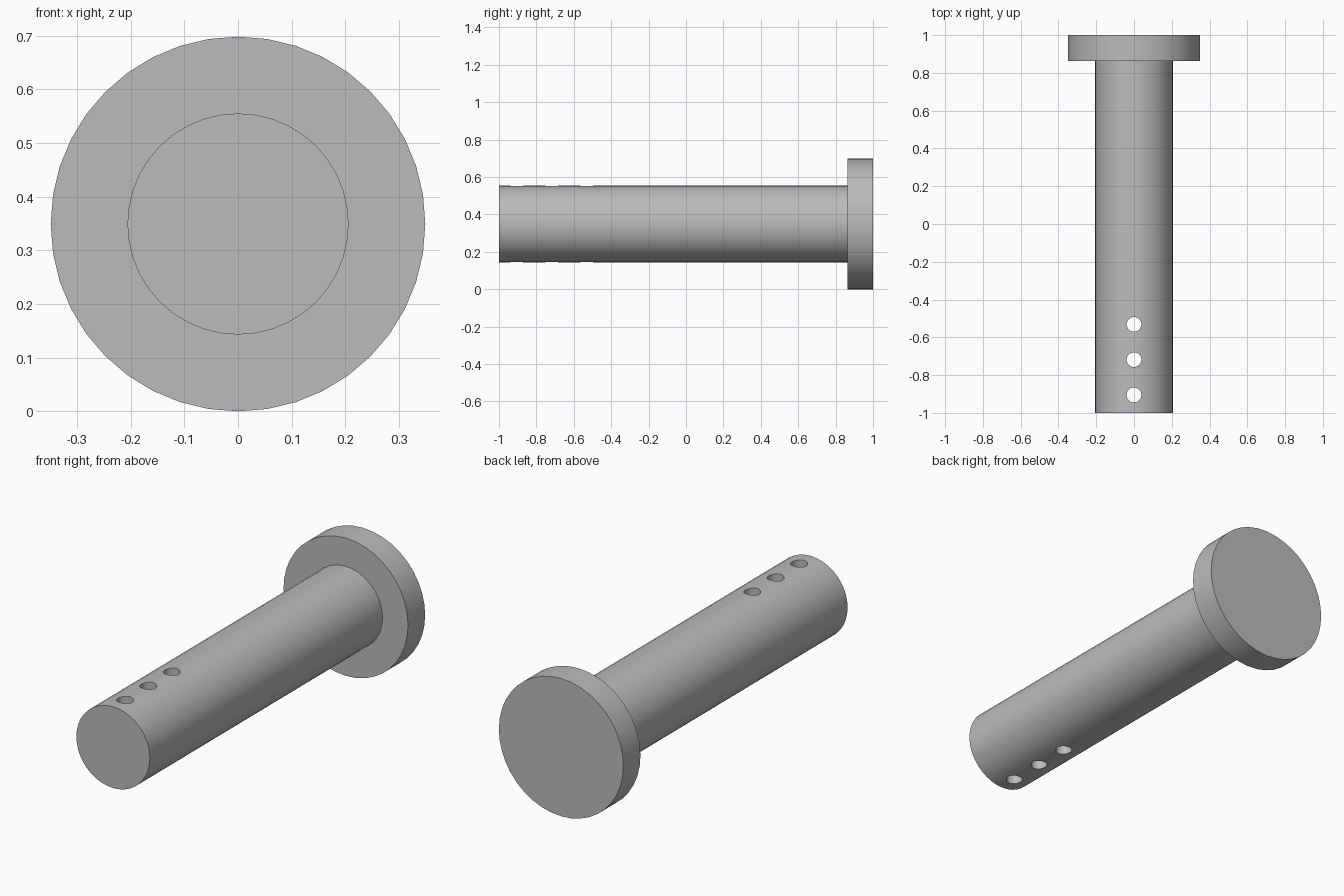
import bpy
import bmesh
import math
from mathutils import Matrix, Vector

cube = bpy.data.objects.get("Cube")
if cube:
    bpy.data.objects.remove(cube, do_unlink=True)

SIDES = 40
HEAD_R, SHAFT_R, HOLE_R = 0.349, 0.206, 0.039
HEAD_Y = 0.863
AXIS_Z = HEAD_R
HOLES = (-0.905, -0.718, -0.531)

steel = bpy.data.materials.new("grey_steel")
steel.use_nodes = True
colour = (0.5, 0.5, 0.5, 1)
steel.diffuse_color = colour
steel.node_tree.nodes["Principled BSDF"].inputs["Base Color"].default_value = colour


def add_object(name, bm):
    mesh = bpy.data.meshes.new(name)
    bm.to_mesh(mesh)
    bm.free()
    mesh.materials.append(steel)
    obj = bpy.data.objects.new(name, mesh)
    bpy.context.collection.objects.link(obj)
    return obj


# Headed pin: stepped profile revolved about the y axis, ends capped
bm = bmesh.new()
profile = [(SHAFT_R, -1), (SHAFT_R, HEAD_Y), (HEAD_R, HEAD_Y), (HEAD_R, 1)]
verts = [bm.verts.new((0, y, AXIS_Z + r)) for r, y in profile]
edges = [bm.edges.new(pair) for pair in zip(verts, verts[1:])]
bmesh.ops.spin(bm, geom=verts + edges, cent=Vector((0, 0, AXIS_Z)), axis=(0, 1, 0),
               angle=math.tau, steps=SIDES)
bmesh.ops.remove_doubles(bm, verts=bm.verts[:], dist=0.0001)
bmesh.ops.holes_fill(bm, edges=[e for e in bm.edges if e.is_boundary], sides=0)
bmesh.ops.recalc_face_normals(bm, faces=bm.faces[:])
pin = add_object("headed_pin", bm)

# Cross holes drilled through the shaft
bm = bmesh.new()
for y in HOLES:
    bmesh.ops.create_cone(bm, cap_ends=True, segments=32, radius1=HOLE_R, radius2=HOLE_R,
                          depth=1, matrix=Matrix.Translation((0, y, AXIS_Z)))
drill = add_object("hole_cutter", bm)
drill.hide_render = True

cut = pin.modifiers.new("cross_holes", "BOOLEAN")
cut.object = drill
cut.operation = "DIFFERENCE"
cut.solver = "EXACT"

bpy.ops.object.select_all(action="DESELECT")
bpy.context.view_layer.objects.active = pin
pin.select_set(True)
bpy.ops.object.modifier_apply(modifier=cut.name)
bpy.data.objects.remove(drill, do_unlink=True)
bpy.ops.object.shade_smooth_by_angle(angle=math.radians(30))
